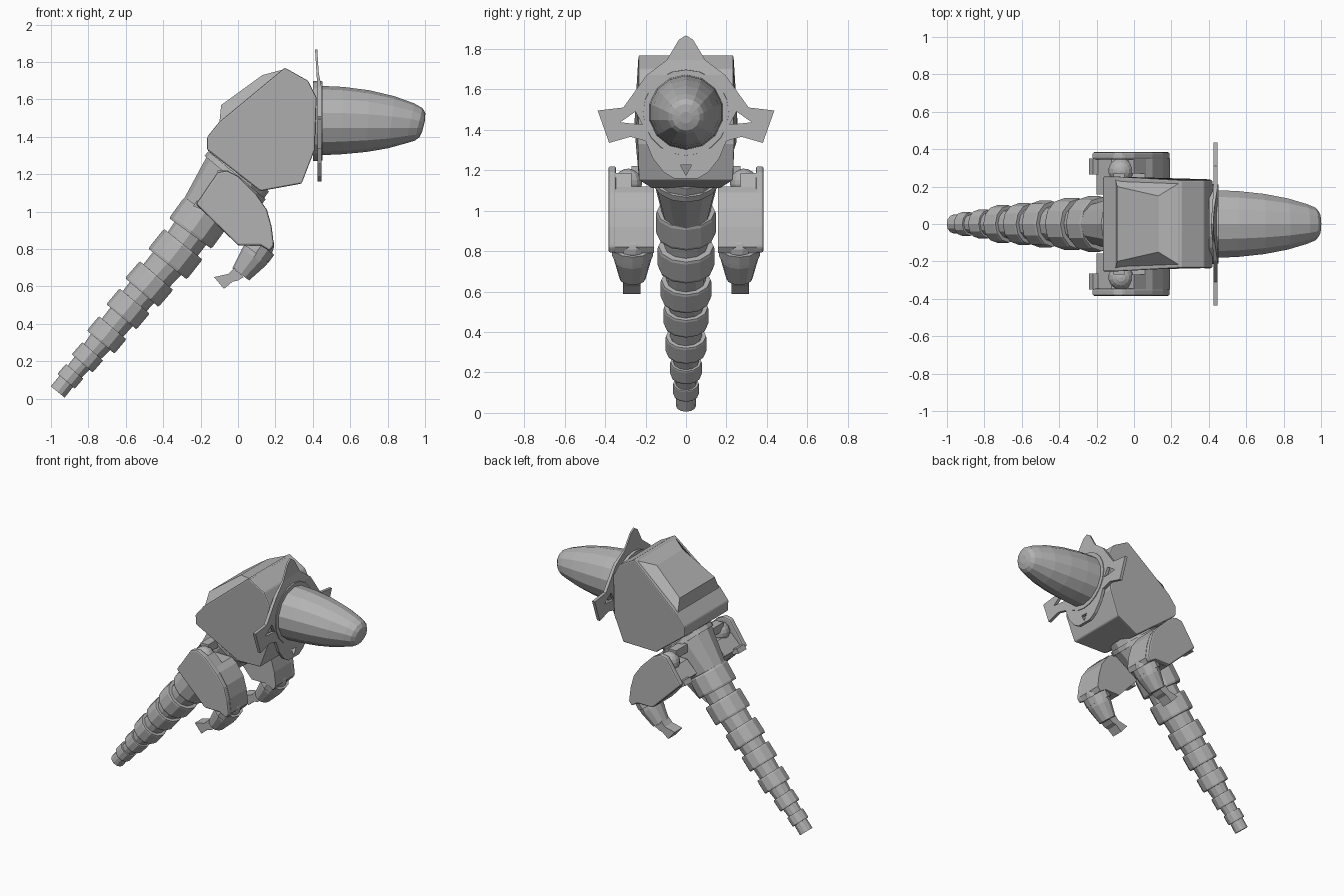
import bpy, bmesh, math
from mathutils import Vector
from mathutils.geometry import tessellate_polygon

if "Cube" in bpy.data.objects:
    bpy.data.objects.remove(bpy.data.objects["Cube"])

grey = bpy.data.materials.new("plain grey")
grey.diffuse_color = (0.45, 0.45, 0.45, 1)
grey.use_nodes = True
grey.node_tree.nodes["Principled BSDF"].inputs["Base Color"].default_value = grey.diffuse_color


def finish(name, bm, bevel=0.0, mirror=False):
    bmesh.ops.recalc_face_normals(bm, faces=bm.faces)
    me = bpy.data.meshes.new(name)
    bm.to_mesh(me)
    bm.free()
    me.materials.append(grey)
    ob = bpy.data.objects.new(name, me)
    bpy.context.collection.objects.link(ob)
    if bevel:
        m = ob.modifiers.new("bevel", 'BEVEL')
        m.width, m.segments = bevel, 2
        m.limit_method = 'ANGLE'
    if mirror:
        m = ob.modifiers.new("mirror", 'MIRROR')
        m.use_axis = (False, True, False)
    return ob


def loft(name, rings, n=12, y=0.0, ysc=1.0, **kw):
    """Rings are (x, z, radius, axis angle in degrees in the xz plane)."""
    bm = bmesh.new()
    loops = []
    for x, z, r, ang in rings:
        a = math.radians(ang)
        side = Vector((-math.sin(a), 0, math.cos(a)))
        loop = []
        for i in range(n):
            t = 2 * math.pi * i / n
            loop.append(bm.verts.new(Vector((x, y, z)) + side * r * math.cos(t)
                                     + Vector((0, r * ysc * math.sin(t), 0))))
        loops.append(loop)
    for a, b in zip(loops, loops[1:]):
        for i in range(n):
            j = (i + 1) % n
            bm.faces.new((a[i], a[j], b[j], b[i]))
    bm.faces.new(loops[0])
    bm.faces.new(loops[-1])
    return finish(name, bm, **kw)


def prism(name, pts, **kw):
    """Points are (x, z, y low, y high): a side profile given thickness."""
    bm = bmesh.new()
    a = [bm.verts.new((x, lo, z)) for x, z, lo, hi in pts]
    b = [bm.verts.new((x, hi, z)) for x, z, lo, hi in pts]
    n = len(pts)
    for i in range(n):
        j = (i + 1) % n
        bm.faces.new((a[i], a[j], b[j], b[i]))
    bm.faces.new(a)
    bm.faces.new(b)
    return finish(name, bm, **kw)


def ball(name, co, r, mirror=True):
    bm = bmesh.new()
    bmesh.ops.create_uvsphere(bm, u_segments=14, v_segments=9, radius=r)
    bmesh.ops.translate(bm, verts=bm.verts, vec=co)
    return finish(name, bm, mirror=mirror)


# tail: thick rings on a tapering core
tail = [(-0.214, 0.94, 0.14, 0.14), (-0.335, 0.773, 0.132, 0.135),
        (-0.475, 0.613, 0.118, 0.12), (-0.588, 0.48, 0.105, 0.11),
        (-0.702, 0.341, 0.096, 0.10), (-0.805, 0.221, 0.074, 0.085),
        (-0.896, 0.12, 0.061, 0.07), (-0.964, 0.036, 0.048, 0.0)]
core = []
for i, (x, z, r, w) in enumerate(tail):
    p, q = tail[min(i + 1, 7)], tail[max(i - 1, 0)]
    ang = math.degrees(math.atan2(q[1] - p[1], q[0] - p[0]))
    core.append((x, z, r if w == 0 else r * 0.76, ang))
    if w:
        dx, dz = math.cos(math.radians(ang)) * w / 2, math.sin(math.radians(ang)) * w / 2
        loft("tail_ring_%d" % (i + 1),
             [(x - dx, z - dz, r * 0.97, ang), (x - dx * 0.8, z - dz * 0.8, r, ang),
              (x + dx * 0.8, z + dz * 0.8, r, ang), (x + dx, z + dz, r * 0.97, ang)],
             ysc=1.06)
loft("tail_core", core, ysc=1.05)

# waist: cone flaring up into the body, with a rim
loft("waist", [(-0.24, 0.92, 0.115, 52), (-0.02, 1.175, 0.19, 50), (0.02, 1.23, 0.19, 50)], ysc=0.88)
loft("waist_rim", [(-0.025, 1.17, 0.2, 50), (-0.005, 1.195, 0.2, 50)], n=16, ysc=0.88)

# faceted body and its raised back panel
body = [(-0.165, 1.40, 0.255), (-0.10, 1.48, 0.255), (0.25, 1.77, 0.235),
        (0.375, 1.70, 0.235), (0.42, 1.61, 0.235), (0.41, 1.33, 0.24),
        (0.34, 1.15, 0.235), (0.12, 1.11, 0.17), (-0.165, 1.33, 0.25)]
prism("body", [(x, z, -w, w) for x, z, w in body], bevel=0.008)
panel = [(-0.10, 1.47, 0.24), (-0.09, 1.57, 0.20), (0.13, 1.73, 0.15), (0.26, 1.765, 0.23)]
prism("back_panel", [(x, z, -w, w) for x, z, w in panel])

# star collar: outline mirrored about the middle, with cut holes
half = [(0.035, 1.845), (0.095, 1.745), (0.195, 1.67), (0.31, 1.51), (0.437, 1.495),
        (0.38, 1.335), (0.275, 1.365), (0.2, 1.345), (0.165, 1.26), (0.11, 1.19), (0.06, 1.16)]
hole = [(0.25, 1.49), (0.325, 1.437), (0.215, 1.425)]
loops = [[(0, 1.867)] + half + [(-y, z) for y, z in reversed(half)],
         hole, [(-y, z) for y, z in hole],
         [(-0.027, 1.225), (0.027, 1.225), (0, 1.175)]]
bm = bmesh.new()
flat = [p for l in loops for p in l]


def lean(z):
    return 0.425 - 0.06 * max(0.0, z - 1.65)


front = [bm.verts.new((lean(z) + (0.022 if z < 1.7 else 0.012), y, z)) for y, z in flat]
back = [bm.verts.new((lean(z), y, z)) for y, z in flat]
for t in tessellate_polygon([[Vector((y, z, 0)) for y, z in l] for l in loops]):
    bm.faces.new([front[i] for i in t])
    bm.faces.new([back[i] for i in t])
start = 0
for l in loops:
    for i in range(len(l)):
        a, b = start + i, start + (i + 1) % len(l)
        bm.faces.new((front[a], front[b], back[b], back[a]))
    start += len(l)
finish("star_collar", bm)
loft("collar_ring", [(0.40, 1.485, 0.215, 0), (0.452, 1.485, 0.212, 0)], n=20)

# blunt drooping snout
loft("snout", [(0.43, 1.487, 0.186, 0), (0.56, 1.487, 0.18, -1), (0.695, 1.484, 0.165, -3),
               (0.82, 1.478, 0.14, -7), (0.92, 1.472, 0.109, -12),
               (0.965, 1.466, 0.09, -14), (0.985, 1.462, 0.068, -14),
               (0.993, 1.46, 0.03, -14)], n=14)

# arms: outer shell plate, inner block, shoulder joint
shell = [(-0.225, 1.04), (-0.11, 1.21), (-0.06, 1.22), (0.0, 1.19), (0.10, 1.09),
         (0.155, 1.01), (0.18, 0.92), (0.192, 0.82), (0.17, 0.79), (0.12, 0.82), (0.0, 0.82)]
prism("arm_shell", [(x, z, 0.345, 0.384) for x, z in shell], bevel=0.01, mirror=True)
block = [(-0.2, 1.04), (-0.12, 1.12), (0.06, 1.12)] + shell[4:]
prism("arm_block", [(x, z, 0.158, 0.35) for x, z in block], mirror=True)
prism("arm_front_lip", [(0.0, 1.185, 0.27, 0.36), (0.09, 1.09, 0.27, 0.36),
                        (0.05, 1.09, 0.27, 0.36), (-0.03, 1.16, 0.27, 0.36)], mirror=True)
ball("shoulder_ball", (-0.07, 0.285, 1.14), 0.068)
prism("shoulder_link", [(-0.11, 1.16, 0.14, 0.27), (-0.11, 1.22, 0.14, 0.27),
                        (-0.05, 1.22, 0.14, 0.27), (-0.05, 1.16, 0.14, 0.27)], mirror=True)
prism("arm_tab", [(-0.24, 1.03, 0.265, 0.35), (-0.22, 1.06, 0.265, 0.35),
                  (-0.17, 1.04, 0.265, 0.35), (-0.19, 1.01, 0.265, 0.35)], mirror=True)

# forearms with cuff, elbow and hand
ball("elbow_ball", (0.12, 0.264, 0.82), 0.075)
loft("cuff", [(0.125, 0.82, 0.085, -126), (0.095, 0.778, 0.085, -126)],
     y=0.264, ysc=1.2, mirror=True)
loft("forearm", [(0.115, 0.80, 0.08, -126), (0.085, 0.757, 0.078, -126), (0.015, 0.665, 0.055, -126)],
     y=0.264, ysc=1.18, mirror=True)
hand = [(-0.02, 0.70), (0.03, 0.65), (0.0, 0.632), (-0.03, 0.625), (-0.075, 0.587),
        (-0.128, 0.65), (-0.05, 0.668)]
prism("hand", [(x, z, 0.225, 0.312) for x, z in hand], mirror=True)
